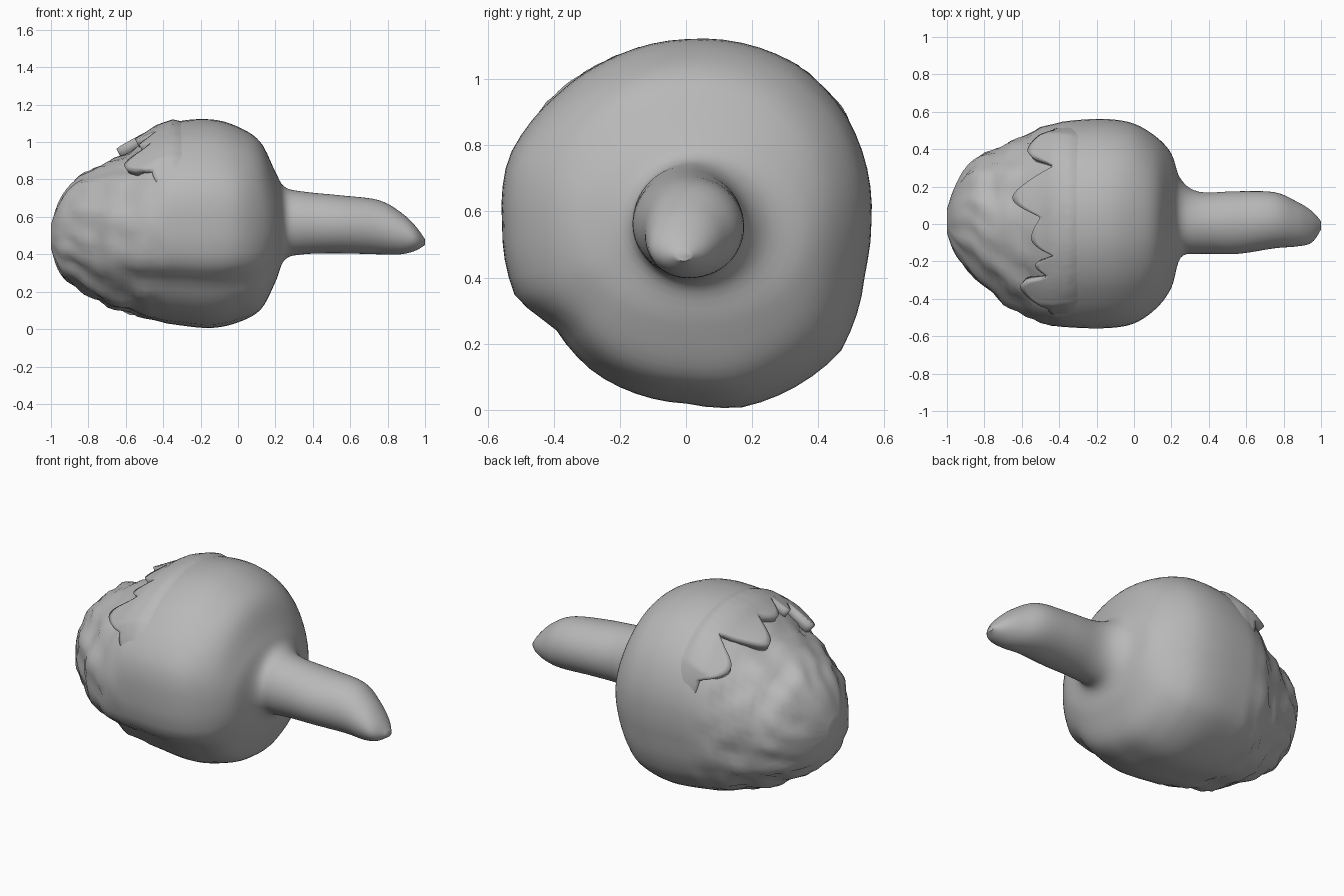
import bpy
import math
from math import sin, cos, pi

if "Cube" in bpy.data.objects:
    bpy.data.objects.remove(bpy.data.objects["Cube"], do_unlink=True)

# One plain grey clay colour
grey = bpy.data.materials.new("clay_grey")
grey.use_nodes = True
GREY = (0.48, 0.48, 0.48, 1)
grey.diffuse_color = GREY
grey.node_tree.nodes["Principled BSDF"].inputs["Base Color"].default_value = GREY

# Sections along the length: x, top, bottom, back, front
SECTIONS = [
    (-1, .56, .43, .08, -.05), (-.95, .7, .29, .22, -.18), (-.85, .83, .2, .36, -.3),
    (-.7, .9, .11, .43, -.43), (-.5, 1.0, .05, .52, -.53), (-.35, 1.1, .025, .55, -.55),
    (-.15, 1.12, .005, .56, -.555), (0, 1.08, .035, .535, -.53), (.12, 1, .1, .465, -.45),
    (.2, .84, .25, .375, -.34), (.25, .76, .37, .24, -.18), (.35, .735, .4, .172, -.16),
    (.55, .715, .405, .175, -.16), (.75, .69, .4, .17, -.13), (.87, .625, .4, .12, -.12),
    (.95, .55, .42, .07, -.1), (1, .48, .45, .015, -.03),
]

# Uneven outline of the bulb: angle in degrees, radius factor
LOBES = [(-180, 1), (-157, 1.01), (-142, .91), (-122, .95), (-90, .975), (-73, 1.04),
         (-40, 1.085), (-15, 1), (0, 1), (35, 1.045), (55, 1.05), (90, 1),
         (115, .985), (135, .99), (160, 1.03), (180, 1)]

# Ragged rim of the outer leaves: angle in degrees, x of the edge
RIM = [(18, -.41), (30, -.43), (45, -.57), (59, -.43), (74, -.65), (86, -.5),
       (98, -.55), (107, -.43), (113, -.53), (119, -.46), (130, -.61), (143, -.46), (156, -.41)]


def lookup(table, value):
    """Straight interpolation in a table of pairs."""
    for (a, p), (b, q) in zip(table, table[1:]):
        if value <= b:
            return p + (q - p) * max(0, (value - a) / (b - a))
    return table[-1][1]


def rim_at(degrees):
    """Leaf edge, rounded at the tips and sharp in the notches."""
    for (a, p), (b, q) in zip(RIM, RIM[1:]):
        if degrees <= b:
            t = (degrees - a) / (b - a)
            t = sin(t * pi / 2) if q < p else 1 - cos(t * pi / 2)
            return p + (q - p) * t
    return RIM[-1][1]


def catmull(p, q, r, s, t):
    """Smooth curve through q and r."""
    return tuple(b + t / 2 * (c - a + t * (2*a - 5*b + 4*c - d + t * (3*(b - c) + d - a)))
                 for a, b, c, d in zip(p, q, r, s))


def section_at(x):
    return [lookup([(row[0], row[k]) for row in SECTIONS], x) for k in range(1, 5)]


def surface_point(x, section, angle, lift=0):
    """Point on the uneven oval section at x; the ends are rounder."""
    top, bottom, back, front = section
    degrees = (math.degrees(angle) + 180) % 360 - 180
    uneven = min(1, max(0, (.28 - x) / .28), (x + 1) / .45)
    factor = 1 + (lookup(LOBES, degrees) - 1) * uneven
    y = (back + front) / 2 + ((back - front) / 2 * factor + lift) * cos(angle)
    z = (top + bottom) / 2 + ((top - bottom) / 2 * factor + lift) * sin(angle)
    return x, y, z


def scale_bump(x, angle):
    """Overlapping petals on the open end, each rising toward its tip."""
    total = -.5
    for petals, length, phase in ((9, .2, 0), (13, .15, 1.7)):
        rim = .05 * abs(sin(petals * angle / 2 + phase)) + .03 * sin(3 * angle + phase)
        along = (-x + rim) / length
        step = along % 1
        rise = step if step < .75 else (1 - step) * 3
        total += rise - .5 + .35 * sin(petals * angle + 2 * math.floor(along))
    fade = min(1, max(0, (-.38 - x) / .15)) * min(1, (x + 1) / .1)
    return .017 * total * fade


def make_grid(name, rows, closed):
    """Mesh from rows of points, smooth shaded."""
    count = len(rows[0])
    faces = []
    for i in range(len(rows) - 1):
        for j in range(count if closed else count - 1):
            k = (j + 1) % count
            faces.append((i*count + j, (i + 1)*count + j, (i + 1)*count + k, i*count + k))
    if closed:
        faces.append(tuple(range(count)))
        faces.append(tuple(reversed(range((len(rows) - 1)*count, len(rows)*count))))
    mesh = bpy.data.meshes.new(name)
    mesh.from_pydata([p for row in rows for p in row], [], faces)
    mesh.materials.append(grey)
    obj = bpy.data.objects.new(name, mesh)
    bpy.context.collection.objects.link(obj)
    bpy.ops.object.select_all(action="DESELECT")
    obj.select_set(True)
    bpy.context.view_layer.objects.active = obj
    bpy.ops.object.mode_set(mode="EDIT")
    bpy.ops.mesh.select_all(action="SELECT")
    bpy.ops.mesh.normals_make_consistent(inside=False)
    bpy.ops.object.mode_set(mode="OBJECT")
    bpy.ops.object.shade_smooth_by_angle(angle=math.radians(50))
    return obj


# Bulb and stem in one swept skin
SIDES, STEPS = 64, 5
rings = []
for i in range(len(SECTIONS) - 1):
    near = [SECTIONS[min(max(i + k, 0), len(SECTIONS) - 1)] for k in (-1, 0, 1, 2)]
    last = i == len(SECTIONS) - 2
    for step in range(STEPS + last):
        x, *section = catmull(*near, step / STEPS)
        ring = []
        for j in range(SIDES):
            angle = 2 * pi * j / SIDES
            ring.append(surface_point(x, section, angle, scale_bump(x, angle)))
        rings.append(ring)
make_grid("bulb_and_stem", rings, True)

# Outer leaves with rounded tips, lying over the top of the bulb
ACROSS, ALONG, START = 110, 12, -.22
first, final = RIM[0][0], RIM[-1][0]
rows = []
for i in range(ALONG + 1):
    t = i / ALONG
    row = []
    for j in range(ACROSS + 1):
        u = j / ACROSS
        degrees = first + (final - first) * u
        x = START + (rim_at(degrees) - START) * t
        edge = min(1, sin(pi * u) * 2.5)
        lift = -.012 + edge * min(.06, max(0, (-.25 - x) * .32))
        row.append(surface_point(x, section_at(x), math.radians(degrees), lift))
    rows.append(row)
leaves = make_grid("outer_leaves", rows, False)
# Make the sheet face outward before thickening it inward
if sum(p.normal.z for p in leaves.data.polygons) < 0:
    leaves.data.flip_normals()
shell = leaves.modifiers.new("thickness", "SOLIDIFY")
shell.thickness = .06
shell.offset = -1
